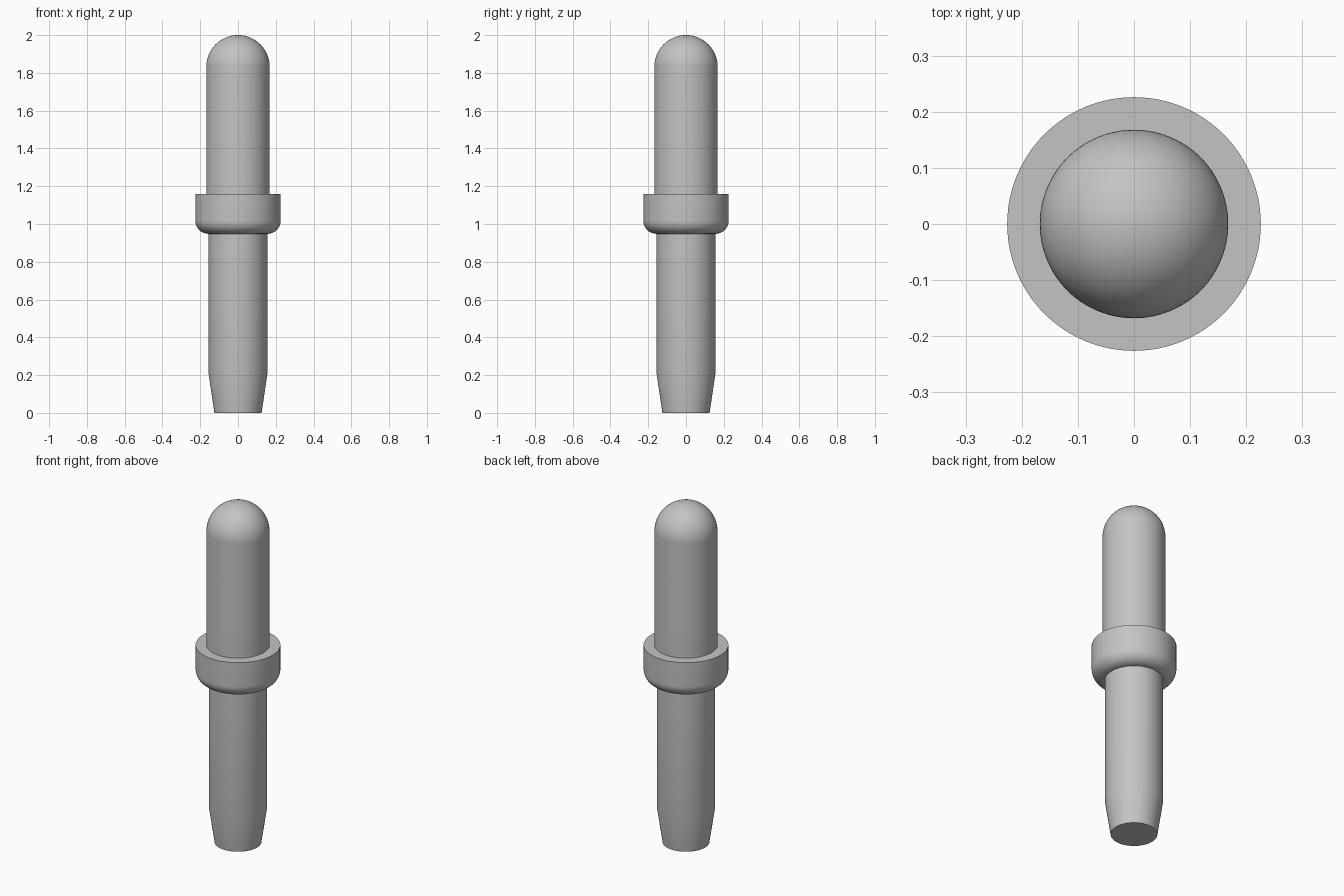
import bpy
import bmesh
from math import cos, sin, pi, radians

if "Cube" in bpy.data.objects:
    bpy.data.objects.remove(bpy.data.objects["Cube"])

SEGMENTS = 96
TIP_R, COLLAR_R, SHANK_R, END_R = 0.168, 0.226, 0.156, 0.125
COLLAR_TOP, COLLAR_BOTTOM, TAPER_TOP, HEIGHT = 1.16, 0.948, 0.21, 2.0
FILLET = COLLAR_R - SHANK_R

GREY = (0.55, 0.55, 0.55, 1)
metal = bpy.data.materials.new("grey metal")
metal.use_nodes = True
metal.diffuse_color = GREY
metal.node_tree.nodes["Principled BSDF"].inputs["Base Color"].default_value = GREY


def arc(cx, cz, radius, start, end, steps):
    """Points of a circular arc in the (radius, height) plane, in degrees."""
    angles = [radians(start + (end - start) * i / steps) for i in range(steps + 1)]
    return [(cx + radius * cos(a), cz + radius * sin(a)) for a in angles]


def lathe(name, profile):
    """Spin a (radius, height) profile, listed bottom to top, about z."""
    bm = bmesh.new()
    verts = [bm.verts.new((r, 0, z)) for r, z in profile]
    edges = [bm.edges.new(pair) for pair in zip(verts, verts[1:])]
    bmesh.ops.spin(bm, geom=verts + edges, cent=(0, 0, 0), axis=(0, 0, 1),
                   angle=2 * pi, steps=SEGMENTS, use_duplicate=False)
    bmesh.ops.remove_doubles(bm, verts=bm.verts, dist=1e-5)
    bmesh.ops.dissolve_degenerate(bm, edges=bm.edges, dist=1e-6)
    # Face every surface away from the axis, or up and down on flat rings
    bm.normal_update()
    side = max(bm.faces, key=lambda f: f.calc_center_median().xy.length
               * f.normal.xy.length)
    bmesh.ops.recalc_face_normals(bm, faces=bm.faces)
    bm.normal_update()
    if side.normal.xy.dot(side.calc_center_median().xy) < 0:
        bmesh.ops.reverse_faces(bm, faces=bm.faces)
    mesh = bpy.data.meshes.new(name)
    bm.to_mesh(mesh)
    bm.free()
    mesh.materials.append(metal)
    obj = bpy.data.objects.new(name, mesh)
    bpy.context.collection.objects.link(obj)
    bpy.ops.object.select_all(action="DESELECT")
    obj.select_set(True)
    bpy.context.view_layer.objects.active = obj
    bpy.ops.object.shade_smooth_by_angle(angle=radians(30))
    return obj


# Tapered lower shank with a flat end
lathe("lower_shank", [(0, 0), (END_R, 0), (SHANK_R, TAPER_TOP),
                      (SHANK_R, COLLAR_BOTTOM)])

# Collar with a rounded lower edge and a flat top ring
lathe("collar", arc(SHANK_R, COLLAR_BOTTOM + FILLET, FILLET, -90, 0, 12)
      + [(COLLAR_R, COLLAR_TOP), (TIP_R, COLLAR_TOP)])

# Upper pin with a domed tip
lathe("domed_pin", [(TIP_R, COLLAR_TOP)]
      + arc(0, HEIGHT - TIP_R, TIP_R, 0, 90, 24))
